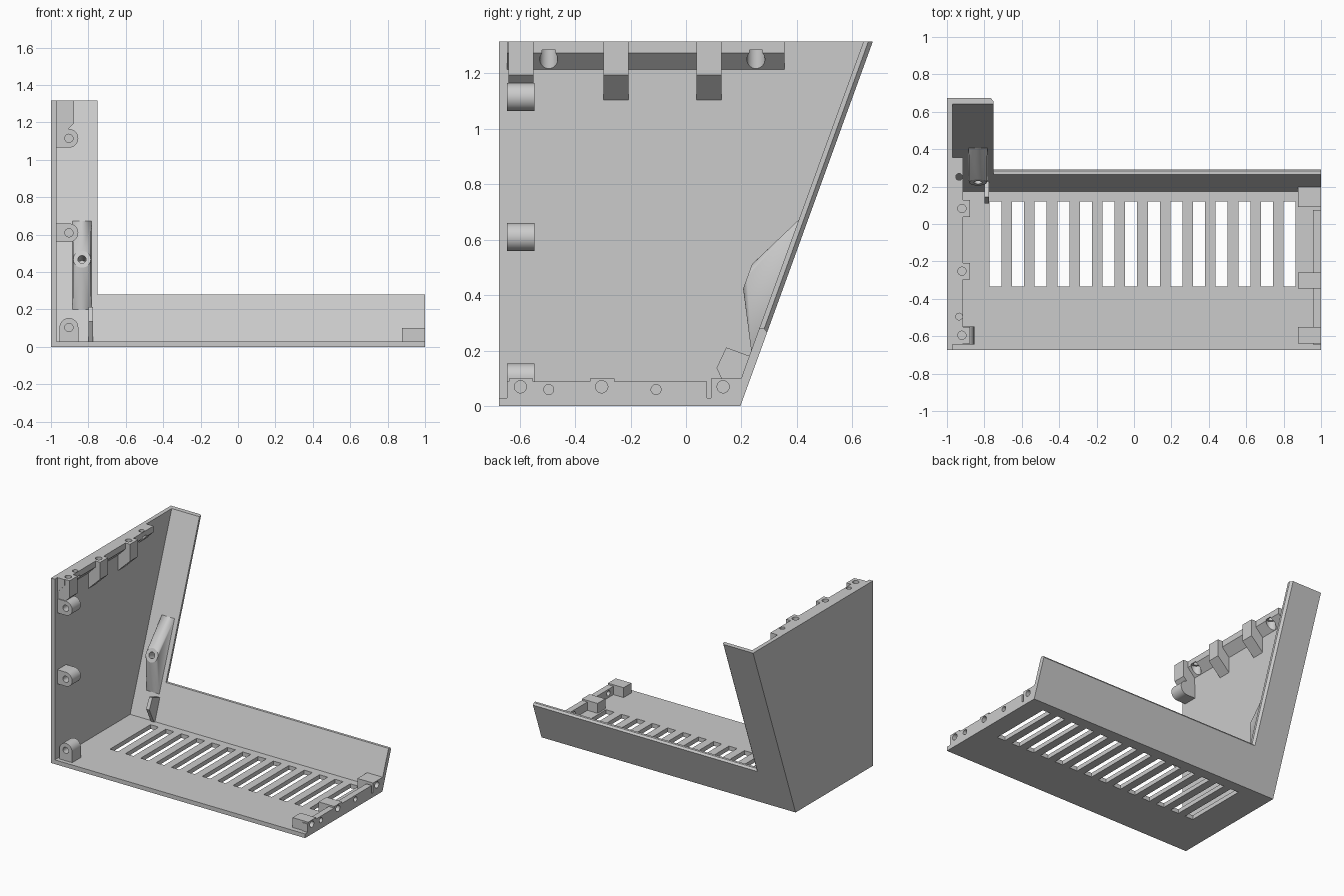
import bpy, bmesh, math
from mathutils import Vector, Matrix

cube = bpy.data.objects.get("Cube")
if cube:
    bpy.data.objects.remove(cube, do_unlink=True)

grey = bpy.data.materials.new("light_grey")
grey.use_nodes = True
COLOR = (0.6, 0.6, 0.6, 1)
grey.diffuse_color = COLOR
grey.node_tree.nodes["Principled BSDF"].inputs["Base Color"].default_value = COLOR

FRONT, TOP, T = -0.674, 1.316, 0.03
LEAN = 0.3632
WALL = -1 + T


def outer(z):
    return 0.196 + LEAN * z


def inner(z):
    return outer(z) - 0.0335


def make(name, bm):
    bmesh.ops.recalc_face_normals(bm, faces=bm.faces)
    me = bpy.data.meshes.new(name)
    bm.to_mesh(me)
    bm.free()
    me.materials.append(grey)
    ob = bpy.data.objects.new(name, me)
    bpy.context.collection.objects.link(ob)
    return ob


def prism(name, pts, a, b, axis="x"):
    """Extrude a 2D outline from a to b along an axis."""
    place = {"x": lambda p, t: (t, p[0], p[1]),
             "y": lambda p, t: (p[0], t, p[1]),
             "z": lambda p, t: (p[0], p[1], t)}[axis]
    bm = bmesh.new()
    low = [bm.verts.new(place(p, a)) for p in pts]
    high = [bm.verts.new(place(p, b)) for p in pts]
    bm.faces.new(low)
    bm.faces.new(high)
    n = len(pts)
    for i in range(n):
        j = (i + 1) % n
        bm.faces.new((low[i], low[j], high[j], high[i]))
    return make(name, bm)


def rect(u0, u1, v0, v1):
    return [(u0, v0), (u1, v0), (u1, v1), (u0, v1)]


def arc(u, v, r, start=0, end=360, steps=32):
    n = steps if end - start == 360 else steps + 1
    angles = [math.radians(start + (end - start) * i / steps) for i in range(n)]
    return [(u + r * math.cos(a), v + r * math.sin(a)) for a in angles]


def boolean(target, tool, operation="DIFFERENCE"):
    mod = target.modifiers.new("join_or_cut", "BOOLEAN")
    mod.operation, mod.object, mod.solver = operation, tool, "EXACT"
    bpy.context.view_layer.update()
    graph = bpy.context.evaluated_depsgraph_get()
    result = bpy.data.meshes.new_from_object(target.evaluated_get(graph))
    target.modifiers.remove(mod)
    target.data = result
    bpy.data.objects.remove(tool, do_unlink=True)


def drill(target, u, v, r, a, b, axis):
    boolean(target, prism("drill", arc(u, v, r), a, b, axis))


# Side wall
prism("right_wall", [(FRONT, 0), (outer(0), 0), (outer(TOP), TOP), (FRONT, TOP)], -1, WALL)

# Floor with vent slots
floor = prism("floor", [(FRONT, 0), (outer(0), 0), (outer(T), T), (FRONT, T)], WALL, 1)
for i in range(14):
    x = -0.741 + i * 0.121
    boolean(floor, prism("slot", rect(x - 0.032, x + 0.032, -0.335, 0.12), -0.1, 0.1, "z"))

# Leaning L-shaped back panel, chamfered along its outer inside edges
bm = bmesh.new()
outline = [(-1, 0), (1, 0), (1, 0.28), (-0.752, 0.28), (-0.752, TOP), (-1, TOP)]
near = [bm.verts.new((x, inner(z), z)) for x, z in outline]
far = [bm.verts.new((x, outer(z), z)) for x, z in outline]
bm.faces.new(near)
bm.faces.new(far)
for i in range(6):
    j = (i + 1) % 6
    bm.faces.new((near[i], near[j], far[j], far[i]))
bmesh.ops.recalc_face_normals(bm, faces=bm.faces)
edges = [bm.edges.get((far[i], far[i + 1])) for i in (2, 3)]
bmesh.ops.bevel(bm, geom=edges, offset=0.015, segments=1, affect="EDGES")
make("back_panel", bm)

# Wall-top mounting rail with three gusset blocks
rail = prism("top_rail", [(WALL, 1.215), (-0.913, 1.273), (-0.913, TOP), (WALL, TOP)],
             -0.645, 0.355, "y")
blocks = [-0.595, -0.2525, 0.083]
for y in blocks:
    boolean(rail, prism("gusset", [(WALL, 1.105), (-0.877, 1.195), (-0.877, TOP), (WALL, TOP)],
                        y - 0.045, y + 0.045, "y"), "UNION")
for y in blocks:
    drill(rail, -0.92, y, 0.022, 1.22, 1.4, "z")
for y in (-0.495, 0.252):
    drill(rail, -0.935, y, 0.0325, 1.1, 1.284, "z")
    drill(rail, -0.935, y, 0.018, 1.2, 1.4, "z")

# Floor-end mounting rail with blocks
end = prism("floor_rail", rect(-0.645, 0.075, T, 0.089), 0.957, 1)
for y in (-0.595, -0.302):
    boolean(end, prism("block", rect(y - 0.044, y + 0.044, T, 0.1), 0.877, 1), "UNION")
back_block = prism("floor_back_block", [(0.09, T), (inner(T), T), (inner(0.1), 0.1), (0.09, 0.1)],
                   0.877, 1)
for ob, y in ((end, -0.597), (end, -0.304), (back_block, 0.134)):
    drill(ob, y, 0.07, 0.022, 0.91, 1.1, "x")
for y in (-0.495, -0.108):
    drill(end, y, 0.06, 0.018, 0.9, 1.1, "x")

# Round-ended screw bosses along the front
BX, R = -0.904, 0.05
for label, z in (("middle", 0.61), ("upper", 1.115)):
    pts = [(WALL, z - R)] + arc(BX, z, R, -90, 90, 20) + [(WALL, z + R)]
    boss = prism(label + "_screw_boss", pts, -0.645, -0.547, "y")
    drill(boss, BX, z, 0.022, -0.7, -0.57, "y")
pts = [(BX + R, T)] + arc(BX, 0.104, R, 0, 180, 20) + [(BX - R, T)]
boss = prism("lower_screw_boss", pts, -0.645, -0.547, "y")
drill(boss, BX, 0.104, 0.022, -0.7, -0.57, "y")

# Small rib between floor and back panel
prism("corner_rib", [(0.145, 0.212), (0.11, 0.137), (0.163, T), (0.18, T),
                     (inner(0.18) + 0.004, 0.18)], -0.8, -0.775)

# Tapered screw post growing out of the back panel
along = Vector((0, LEAN, 1)).normalized()
normal = Vector((0, -1, LEAN)).normalized()
centre = Vector((-0.834, 0.222, 0.468))
side = Vector((1, 0, 0))
bm = bmesh.new()
for u, v in arc(0, 0, 0.047):
    bm.verts.new(centre + side * u + along * v)
for z in (0.2, 0.672):
    for dx in (-0.05, 0.05):
        for depth in (0, 0.01):
            bm.verts.new((centre.x + dx, inner(z) + depth, z))
hull = bmesh.ops.convex_hull(bm, input=bm.verts)
bmesh.ops.delete(bm, geom=list({v for v in hull["geom_interior"] if isinstance(v, bmesh.types.BMVert)}),
                 context="VERTS")
bmesh.ops.dissolve_limit(bm, angle_limit=0.01, verts=bm.verts, edges=bm.edges)
post = make("panel_screw_post", bm)
bm = bmesh.new()
turn = normal.to_track_quat("Z", "Y").to_matrix().to_4x4()
bmesh.ops.create_cone(bm, cap_ends=True, segments=32, radius1=0.022, radius2=0.022, depth=0.16,
                      matrix=Matrix.Translation(centre) @ turn)
boolean(post, make("drill", bm))

# Smooth the round parts and keep the hard edges
for ob in bpy.context.scene.objects:
    if ob.type == "MESH":
        ob.data.shade_smooth()
        ob.data.set_sharp_from_angle(angle=math.radians(25))
